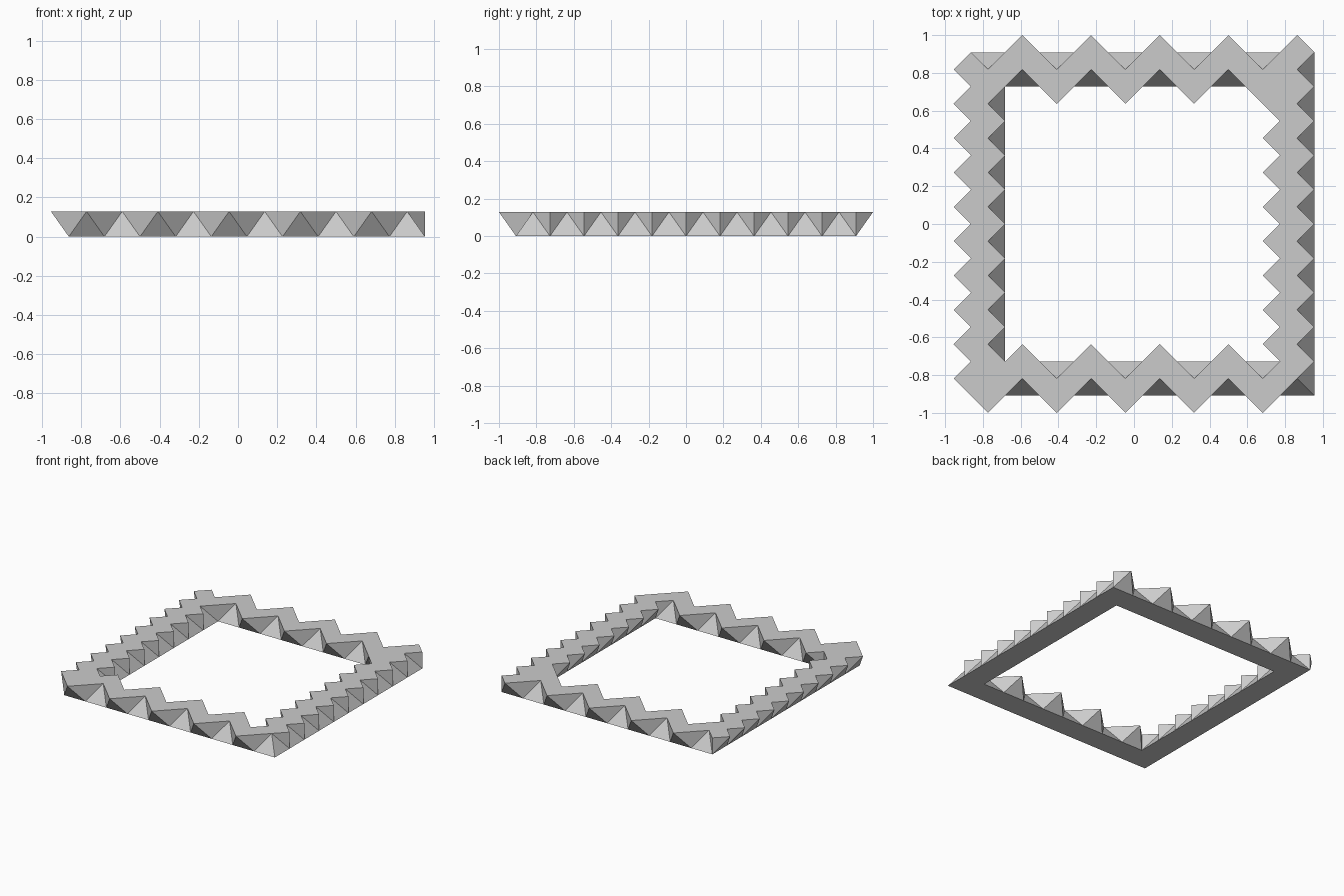
import bpy, bmesh

if "Cube" in bpy.data.objects:
    bpy.data.objects.remove(bpy.data.objects["Cube"], do_unlink=True)

CELL = 2 / 11             # width of one square of the frame
HALF = CELL / 2
HEIGHT = CELL / 2 ** 0.5
COUNT = 10                # squares along each side
X0, Y0 = -9.5 * HALF, -COUNT * HALF

bm = bmesh.new()
cache = {}


def vert(i, j, z):
    """Shared vertex at grid position (i, j), counted in cells."""
    key = (round(i * 2), round(j * 2), z > 0)
    if key not in cache:
        cache[key] = bm.verts.new((X0 + i * CELL, Y0 + j * CELL, z))
    return cache[key]


def face(*verts):
    bm.faces.new(verts)


def square_loop(lo, hi):
    """Grid points around a square, anticlockwise."""
    steps = range(hi - lo)
    return ([(lo + s, lo) for s in steps] + [(hi, lo + s) for s in steps]
            + [(hi - s, hi) for s in steps] + [(lo, hi - s) for s in steps])


def apex(p, q):
    """Top point of a facet: side walls lean left, end walls alternate."""
    i, j = (p[0] + q[0]) / 2, (p[1] + q[1]) / 2
    if p[0] == q[0]:
        return i - 0.5, j
    return i, j + (0.5 if int(i) % 2 else -0.5)


def edges_round(verts):
    result = []
    for a, b in zip(verts, verts[1:] + verts[:1]):
        result.append(bm.edges.get((a, b)) or bm.edges.new((a, b)))
    return result


# Faceted outer and inner walls
top_edges, bottom_edges = [], []
for lo, hi in ((0, COUNT), (1, COUNT - 1)):
    loop = square_loop(lo, hi)
    n = len(loop)
    tips = [apex(loop[k], loop[(k + 1) % n]) for k in range(n)]
    rim = []
    for k in range(n):
        before, after = vert(*tips[k - 1], HEIGHT), vert(*tips[k], HEIGHT)
        low = vert(*loop[k], 0)
        # Upright facets fill the gap between neighbouring leaning facets
        if before is not after:
            corner = vert(*loop[k], HEIGHT)
            face(low, corner, before)
            face(low, after, corner)
            rim.append(corner)
            rim.append(after)
        elif not rim or rim[-1] is not after:
            rim.append(after)
        face(low, vert(*loop[(k + 1) % n], 0), after)
    top_edges += edges_round(rim)
    bottom_edges += edges_round([vert(*p, 0) for p in loop])

# Flat top and bottom rings
for edges in (top_edges, bottom_edges):
    bmesh.ops.triangle_fill(bm, edges=edges, use_beauty=True,
                            use_dissolve=False, normal=(0, 0, 1))
bmesh.ops.recalc_face_normals(bm, faces=bm.faces[:])

mesh = bpy.data.meshes.new("faceted_frame")
bm.to_mesh(mesh)
bm.free()
frame = bpy.data.objects.new("faceted_frame", mesh)
bpy.context.collection.objects.link(frame)

# Plain grey
grey = bpy.data.materials.new("light_grey")
grey.use_nodes = True
colour = (0.6, 0.6, 0.6, 1)
grey.diffuse_color = colour
grey.node_tree.nodes["Principled BSDF"].inputs["Base Color"].default_value = colour
mesh.materials.append(grey)
